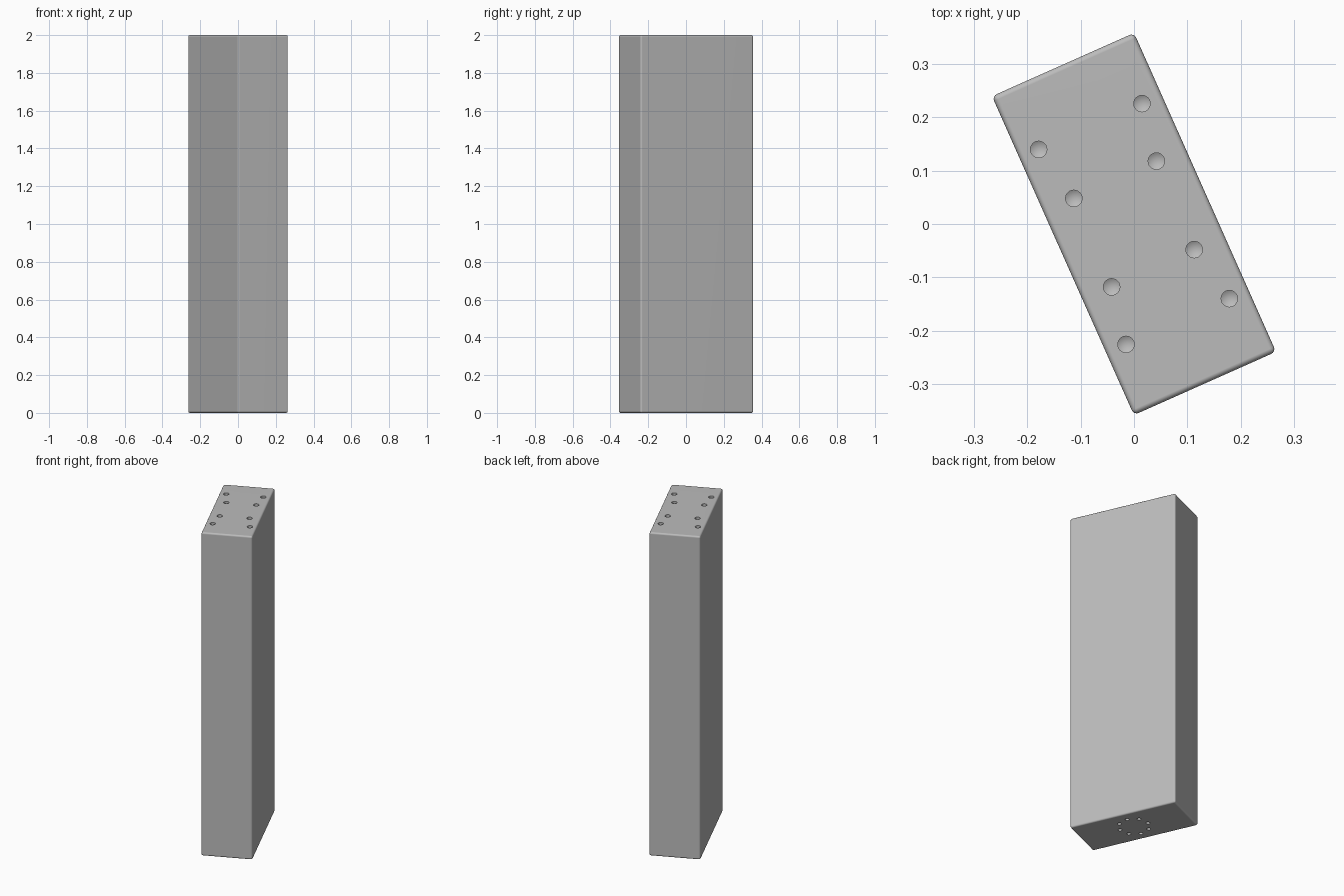
import bpy, bmesh, math
from mathutils import Matrix, Vector

if "Cube" in bpy.data.objects:
    bpy.data.objects.remove(bpy.data.objects["Cube"])

WIDTH, LENGTH, HEIGHT = 0.292, 0.655, 2.0
FILLET = 0.01
TURN = Matrix.Rotation(math.radians(24), 4, 'Z')

grey = bpy.data.materials.new("plain grey")
grey.diffuse_color = (0.5, 0.5, 0.5, 1)
grey.use_nodes = True
grey.node_tree.nodes["Principled BSDF"].inputs["Base Color"].default_value = grey.diffuse_color


def make_object(name, bm):
    mesh = bpy.data.meshes.new(name)
    bmesh.ops.recalc_face_normals(bm, faces=bm.faces)
    bm.to_mesh(mesh)
    bm.free()
    mesh.materials.append(grey)
    obj = bpy.data.objects.new(name, mesh)
    bpy.context.collection.objects.link(obj)
    return obj


def add_drill(bm, x, y, z, up, radius, depth, sides=24):
    """Straight drill with a pointed tip; up = 1 cuts upwards, -1 downwards."""
    tip = depth + radius * 0.6
    spots = [(math.cos(2 * math.pi * i / sides), math.sin(2 * math.pi * i / sides))
             for i in range(sides)]
    rings = [[bm.verts.new((x + radius * c, y + radius * s, z + up * d)) for c, s in spots]
             for d in (-0.02, depth)]
    point = bm.verts.new((x, y, z + up * tip))
    bm.faces.new(rings[0])
    for i in range(sides):
        j = (i + 1) % sides
        bm.faces.new((rings[0][i], rings[0][j], rings[1][j], rings[1][i]))
        bm.faces.new((rings[1][i], rings[1][j], point))


# Upright block with rounded edges
bm = bmesh.new()
bmesh.ops.create_cube(bm, size=1)
bmesh.ops.scale(bm, vec=(WIDTH, LENGTH, HEIGHT), verts=bm.verts)
bmesh.ops.bevel(bm, geom=bm.edges[:], offset=FILLET, segments=5, profile=0.5, affect='EDGES')
bmesh.ops.transform(bm, matrix=Matrix.Translation((0, 0, HEIGHT / 2)) @ TURN, verts=bm.verts)
block = make_object("block", bm)

# Drills: two rows in the top, opposite pairs about the centre
bm = bmesh.new()
for x, y in ((0.015, 0.226), (-0.179, 0.14), (0.042, 0.118), (-0.113, 0.048)):
    for side in (1, -1):
        add_drill(bm, side * x, side * y, HEIGHT, -1, 0.0155, 0.06)

# Drills: ring of eight in the underside
for i in range(8):
    spot = TURN @ Matrix.Rotation(i * math.pi / 4, 4, 'Z') @ Vector((0.087, 0, 0))
    add_drill(bm, spot.x, spot.y, 0, 1, 0.0115, 0.05)
drills = make_object("drill_cutters", bm)
drills.hide_render = True

# Cut the holes, then drop the cutters
cut = block.modifiers.new("holes", 'BOOLEAN')
cut.operation, cut.solver, cut.object = 'DIFFERENCE', 'EXACT', drills
bpy.context.view_layer.objects.active = block
block.select_set(True)
drills.select_set(False)
bpy.ops.object.modifier_apply(modifier=cut.name)
bpy.data.objects.remove(drills)

# Smooth fillets and hole walls, flat main faces
bpy.ops.object.shade_smooth_by_angle(angle=math.radians(30))
weighted = block.modifiers.new("flat faces", 'WEIGHTED_NORMAL')
weighted.keep_sharp = True
